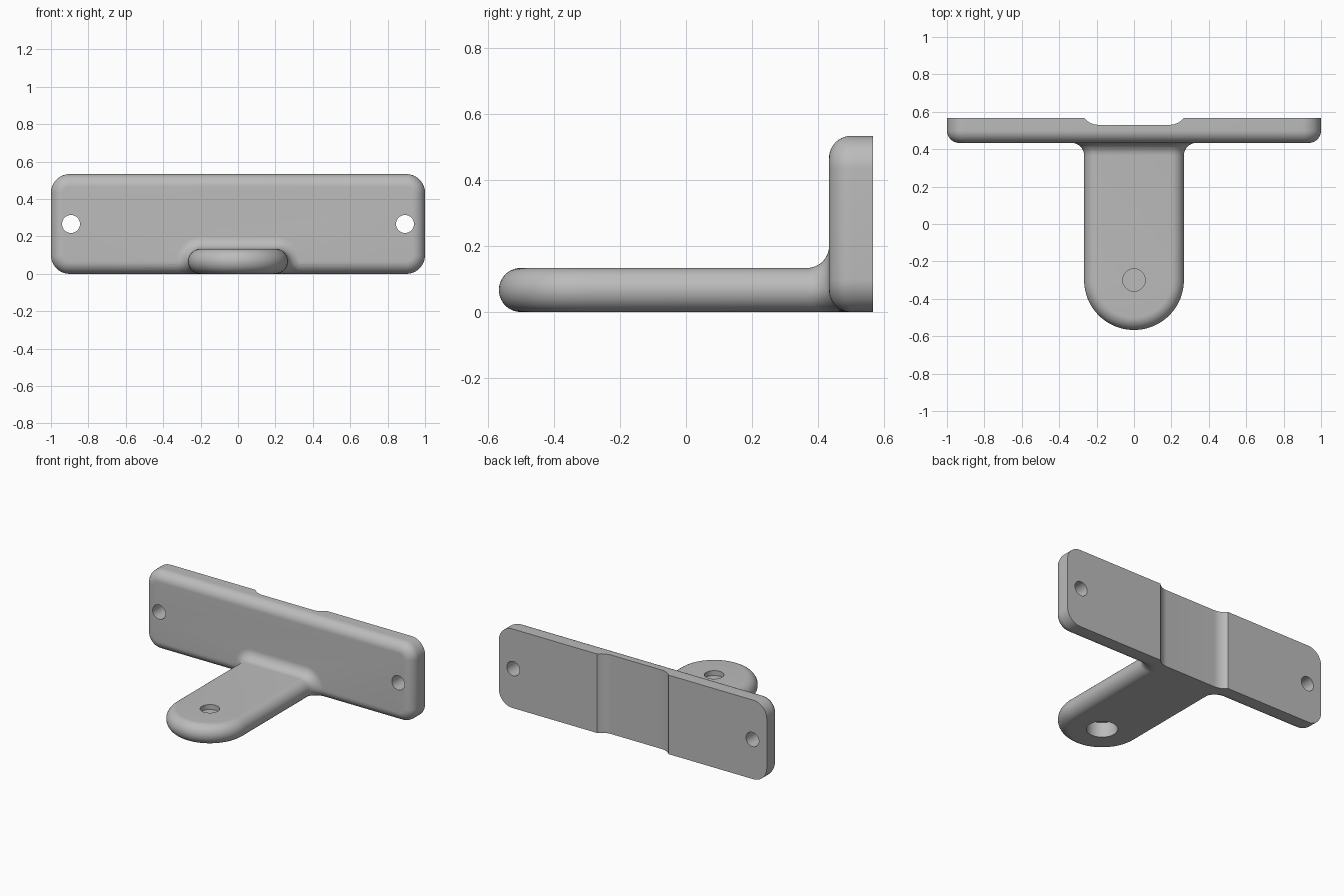
import bpy, bmesh
from math import sin, cos, pi, sqrt, radians
from mathutils import Vector

if "Cube" in bpy.data.objects:
    bpy.data.objects.remove(bpy.data.objects["Cube"])

R = 0.0667                      # fillet radius, half the stock thickness
THICK = 2 * R
HALF_W = 0.2667                 # tongue half width
TIP_Y = -0.30                   # centre of the round tongue end
FRONT, BACK = 0.4333, 0.5667    # plate faces
HEIGHT = 0.5333
SEG = 14

grey = bpy.data.materials.new("plain grey")
grey.use_nodes = True
colour = (0.5, 0.5, 0.5, 1)
grey.diffuse_color = colour
grey.node_tree.nodes["Principled BSDF"].inputs["Base Color"].default_value = colour


def make(name, bm):
    bmesh.ops.recalc_face_normals(bm, faces=bm.faces)
    mesh = bpy.data.meshes.new(name)
    bm.to_mesh(mesh)
    bm.free()
    mesh.materials.append(grey)
    obj = bpy.data.objects.new(name, mesh)
    bpy.context.collection.objects.link(obj)
    return obj


def loft(bm, rings, closed):
    rows = [[bm.verts.new(p) for p in ring] for ring in rings]
    for a, b in zip(rows, rows[1:]):
        n = len(a)
        for i in range(n if closed else n - 1):
            j = (i + 1) % n
            bm.faces.new((a[i], a[j], b[j], b[i]))
    return rows


def combine(target, tool, operation):
    mod = target.modifiers.new(operation, "BOOLEAN")
    mod.operation, mod.object, mod.solver = operation, tool, "EXACT"
    bpy.context.view_layer.objects.active = target
    bpy.ops.object.modifier_apply(modifier=mod.name)
    bpy.data.objects.remove(tool)


def prism(name, outline, extent):
    """Extrude a closed outline along a vector."""
    bm = bmesh.new()
    rows = loft(bm, [outline, [p + extent for p in outline]], True)
    for row in rows:
        bm.faces.new(row)
    return make(name, bm)


def drill(target, centre, axis, radius):
    side = Vector((1, 0, 0))
    other = axis.cross(side).normalized()
    circle = [centre + radius * (side * cos(a) + other * sin(a))
              for a in (2 * pi * i / 48 for i in range(48))]
    combine(target, prism("hole_cutter", circle, axis), "DIFFERENCE")


# Mounting plate: rounded rectangle with a rounded front rim
def plate_ring(y, inset):
    radius, ring = 0.1 - inset, []
    for k, (sx, sz) in enumerate(((1, 1), (-1, 1), (-1, -1), (1, -1))):
        for i in range(SEG + 1):
            a = (k + i / SEG) * pi / 2
            ring.append(Vector((sx * 0.9 + radius * cos(a), y,
                                HEIGHT / 2 + sz * (HEIGHT / 2 - 0.1) + radius * sin(a))))
    return ring


bm = bmesh.new()
rings = []
for i in range(SEG + 1):
    a = i / SEG * pi / 2
    rings.append(plate_ring(FRONT + R * (1 - cos(a)), R * (1 - sin(a))))
rings.append(plate_ring(BACK, 0))
rows = loft(bm, rings, True)
bm.faces.new(rows[0])
bm.faces.new(rows[-1])
bracket = make("mounting_bracket", bm)


# Tongue: half section swept down one side, round the tip and back
def half_section(offset=0):
    pts = [(0, -offset)]
    for i in range(2 * SEG + 1):
        a = -pi / 2 + pi * i / (2 * SEG)
        pts.append((HALF_W - R + (R + offset) * cos(a), R + (R + offset) * sin(a)))
    pts.append((0, THICK + offset))
    return [(r, max(z, 0)) for r, z in pts]


def plate_surface(z):
    return R - sqrt(max(R * R - max(R - z, 0) ** 2, 0))


def root_rings(side):
    rings = []
    for i in range(SEG + 1):
        a = i / SEG * pi / 2
        y = FRONT - R + R * sin(a)
        rings.append([Vector((side * r, y + plate_surface(z), z))
                      for r, z in half_section(R * (1 - cos(a)))])
    rings.append([Vector((side * r, 0.526, z)) for r, z in half_section(R)])
    return rings


tip = []
for i in range(41):
    a = pi + pi * i / 40
    tip.append([Vector((r * cos(a), TIP_Y + r * sin(a), z)) for r, z in half_section()])
bm = bmesh.new()
loft(bm, root_rings(-1)[::-1] + tip + root_rings(1), False)
bmesh.ops.remove_doubles(bm, verts=bm.verts, dist=0.0001)
bmesh.ops.holes_fill(bm, edges=[e for e in bm.edges if e.is_boundary], sides=0)
combine(bracket, make("tongue", bm), "UNION")

# Relief channel down the middle of the back
floor, reach, radius = 0.53, 0.187, 0.105
half = [(reach + radius * sin(a), floor + radius * (1 - cos(a)))
        for a in (i / SEG * 1.2 for i in range(SEG + 1))]
outline = [Vector((x, y, -0.1)) for x, y in half]
outline += [Vector((-x, y, -0.1)) for x, y in reversed(half)]
combine(bracket, prism("channel_cutter", outline, Vector((0, 0, 0.8))), "DIFFERENCE")

# Screw holes in the plate, stepped hole in the tongue
for side in (-1, 1):
    drill(bracket, Vector((side * 0.893, 0.3, HEIGHT / 2)), Vector((0, 0.4, 0)), 0.048)
drill(bracket, Vector((0, TIP_Y, -0.1)), Vector((0, 0, 0.4)), 0.06)
drill(bracket, Vector((0, TIP_Y, -0.1)), Vector((0, 0, 0.2)), 0.095)

bpy.ops.object.select_all(action="DESELECT")
bracket.select_set(True)
bpy.context.view_layer.objects.active = bracket
bpy.ops.object.shade_smooth_by_angle(angle=radians(30))
